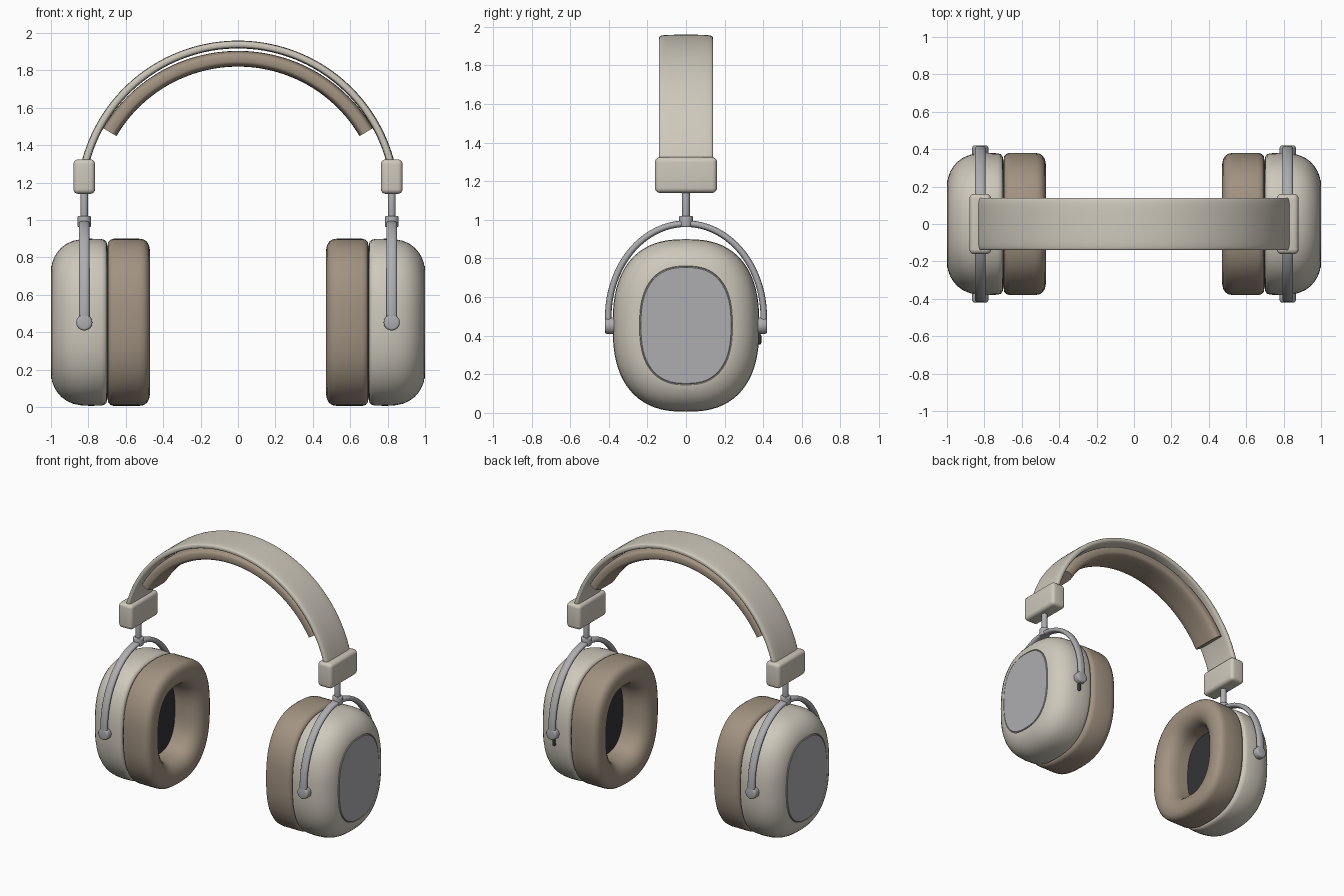
import bpy, bmesh, math
from mathutils import Vector

if "Cube" in bpy.data.objects:
    bpy.data.objects.remove(bpy.data.objects["Cube"])


def mat(name, c):
    m = bpy.data.materials.new(name)
    m.diffuse_color = (*c, 1)
    m.use_nodes = True
    m.node_tree.nodes["Principled BSDF"].inputs["Base Color"].default_value = m.diffuse_color
    return m


SHELL = mat("shell_cream", (0.62, 0.58, 0.50))
PAD = mat("pad_tan", (0.36, 0.29, 0.22))
METAL = mat("metal_grey", (0.42, 0.42, 0.44))
DARK = mat("mesh_dark", (0.035, 0.035, 0.04))


def finish(bm, name, material, angle=35):
    bmesh.ops.recalc_face_normals(bm, faces=bm.faces)
    me = bpy.data.meshes.new(name)
    bm.to_mesh(me)
    bm.free()
    ob = bpy.data.objects.new(name, me)
    bpy.context.collection.objects.link(ob)
    me.materials.append(material)
    me.shade_smooth()
    me.set_sharp_from_angle(angle=math.radians(angle))
    return ob


def loft(name, rings, material, loop=False, angle=35):
    """Skin a list of rings; join last to first, or cap both ends."""
    bm = bmesh.new()
    vs = [[bm.verts.new(p) for p in r] for r in rings]
    n = len(vs[0])
    pairs = list(zip(vs, vs[1:])) + ([(vs[-1], vs[0])] if loop else [])
    for a, b in pairs:
        for i in range(n):
            j = (i + 1) % n
            bm.faces.new((a[i], a[j], b[j], b[i]))
    if not loop:
        bm.faces.new(vs[0])
        bm.faces.new(vs[-1])
    return finish(bm, name, material, angle)


def superellipse(a, b, n, count):
    pts = []
    for i in range(count):
        t = 2 * math.pi * i / count
        c, s = math.cos(t), math.sin(t)
        pts.append((a * math.copysign(abs(c) ** (2 / n), c),
                    b * math.copysign(abs(s) ** (2 / n), s)))
    return pts


def cup_part(name, s, profile, material, loop=False, angle=35):
    """Stack cup outlines along x; profile holds (x, inset)."""
    rings = [[(s * x, y, 0.453 + z) for y, z in superellipse(0.38 - d, 0.447 - d, 2.5, 72)]
             for x, d in profile]
    return loft(name, rings, material, loop, angle)


def arch(name, radius, cz, start, half_w, half_t, n, material):
    """Strip following an arc in the xz plane."""
    rings = []
    for i in range(65):
        t = math.radians(start + (180 - 2 * start) * i / 64)
        rings.append([((radius + r) * math.cos(t), y, cz + (radius + r) * math.sin(t))
                      for y, r in superellipse(half_w, half_t, n, 40)])
    return loft(name, rings, material, angle=50)


def cylinder(name, centre, axis, r, length, material, bevel=0.006):
    bm = bmesh.new()
    bmesh.ops.create_cone(bm, cap_ends=True, segments=32, radius1=r, radius2=r, depth=length)
    rims = [e for e in bm.edges if abs(e.verts[0].co.z - e.verts[1].co.z) < 1e-6]
    bmesh.ops.bevel(bm, geom=rims, offset=bevel, segments=3, affect='EDGES', profile=0.5)
    q = Vector((0, 0, 1)).rotation_difference(Vector(axis))
    for v in bm.verts:
        v.co = q @ v.co + Vector(centre)
    return finish(bm, name, material)


def rounded_box(name, centre, size, bevel, material):
    bm = bmesh.new()
    bmesh.ops.create_cube(bm, size=1)
    for v in bm.verts:
        v.co = Vector([v.co[k] * size[k] + centre[k] for k in range(3)])
    bmesh.ops.bevel(bm, geom=bm.edges[:], offset=bevel, segments=5, affect='EDGES', profile=0.5)
    return finish(bm, name, material)


# Headband and its padding
arch("headband", 0.8425, 1.0955, 12.6, 0.14, 0.021, 4.5, SHELL)
arch("headband_pad", 0.796, 1.066, 30.5, 0.12, 0.042, 3.5, PAD)

SHELL_PROFILE = [(0.70, 0.03), (0.703, 0.017), (0.712, 0.007), (0.73, 0.002), (0.79, 0.0),
                 (0.84, 0.003), (0.88, 0.011), (0.915, 0.026), (0.945, 0.048),
                 (0.968, 0.075), (0.984, 0.103), (0.993, 0.128), (0.995, 0.139),
                 (0.988, 0.141)]
CUSHION_PROFILE = [(0.697, 0.035), (0.694, 0.018), (0.683, 0.006), (0.665, 0.0), (0.53, 0.0),
                   (0.505, 0.004), (0.487, 0.016), (0.476, 0.035), (0.47, 0.065),
                   (0.472, 0.095), (0.482, 0.125), (0.502, 0.152), (0.535, 0.172),
                   (0.58, 0.18), (0.697, 0.18)]
XC = 0.822

for s, side in ((-1, "left"), (1, "right")):
    # Ear cup, face plate, cushion and inner mesh
    cup_part(f"{side}_ear_cup", s, SHELL_PROFILE, SHELL)
    cup_part(f"{side}_face_plate", s,
             [(0.98, 0.143), (0.996, 0.143), (0.999, 0.147)], METAL)
    cup_part(f"{side}_ear_cushion", s, CUSHION_PROFILE, PAD, loop=True)
    cup_part(f"{side}_inner_mesh", s, [(0.66, 0.17), (0.70, 0.17)], DARK)
    cup_part(f"{side}_cup_joint", s, [(0.68, 0.175), (0.68, 0.04), (0.71, 0.04)], DARK)

    # Slider block, rod and collar
    x = s * XC
    rounded_box(f"{side}_slider_block", (x, 0, 1.232), (0.116, 0.322, 0.185), 0.026, SHELL)
    cylinder(f"{side}_slider_rod", (x, 0, 1.07), (0, 0, 1), 0.02, 0.19, METAL)
    cylinder(f"{side}_collar", (x, 0, 0.992), (0, 0, 1), 0.036, 0.058, METAL)

    # Forked yoke: flattened tube over the cup
    rings = []
    for i in range(49):
        t = math.radians(-5 + 190 * i / 48)
        c, sn = math.cos(t), math.sin(t)
        nrm = Vector((0, c / 0.403, sn / 0.485)).normalized()
        mid = Vector((x, 0.403 * c, 0.495 + 0.485 * sn))
        rings.append([mid + nrm * v + Vector((u, 0, 0))
                      for u, v in superellipse(0.028, 0.017, 2.4, 20)])
    loft(f"{side}_yoke", rings, METAL)

    # Pivot pins
    for f, end in ((-1, "front"), (1, "back")):
        cylinder(f"{side}_{end}_pivot", (x, f * 0.39, 0.452), (0, 1, 0), 0.043, 0.06, METAL, 0.012)

# Small control slot on the back of the right cup
rounded_box("control_button", (XC, 0.378, 0.382), (0.022, 0.024, 0.056), 0.009, DARK)
